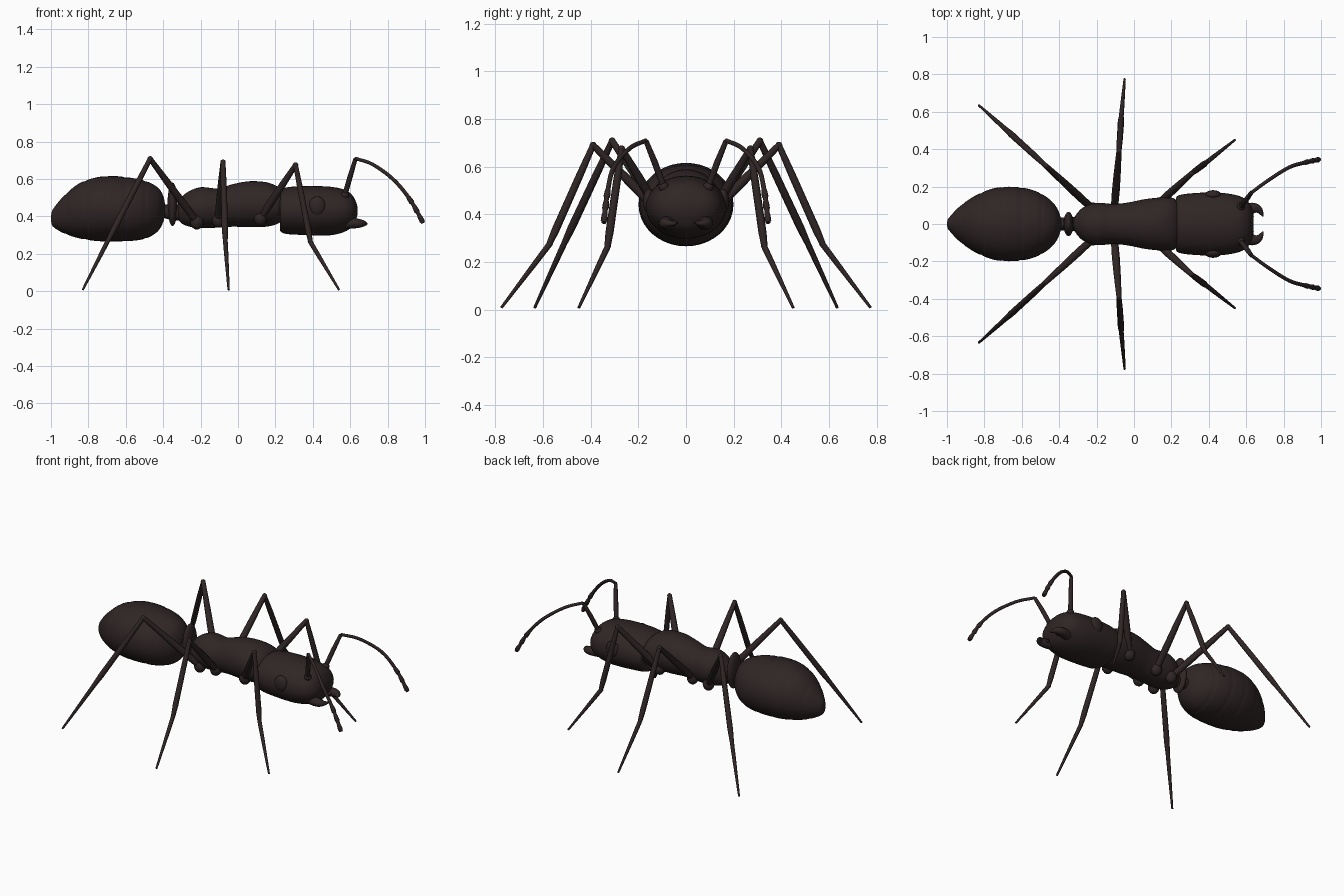
import bpy, bmesh, math
from mathutils import Vector

if "Cube" in bpy.data.objects:
    bpy.data.objects.remove(bpy.data.objects["Cube"])

mat = bpy.data.materials.new("dark brown")
mat.diffuse_color = (0.029, 0.0185, 0.0185, 1)
mat.use_nodes = True
mat.node_tree.nodes["Principled BSDF"].inputs["Base Color"].default_value = mat.diffuse_color


def finish(name, bm, angle=50):
    bmesh.ops.recalc_face_normals(bm, faces=bm.faces)
    me = bpy.data.meshes.new(name)
    bm.to_mesh(me)
    bm.free()
    me.materials.append(mat)
    ob = bpy.data.objects.new(name, me)
    bpy.context.collection.objects.link(ob)
    bpy.ops.object.select_all(action='DESELECT')
    bpy.context.view_layer.objects.active = ob
    ob.select_set(True)
    bpy.ops.object.shade_smooth_by_angle(angle=math.radians(angle))
    return ob


def skin(bm, rings):
    """Join rings of points with quads and close both ends."""
    vs = [[bm.verts.new(p) for p in r] for r in rings]
    n = len(vs[0])
    for a, b in zip(vs, vs[1:]):
        for i in range(n):
            j = (i + 1) % n
            bm.faces.new((a[i], a[j], b[j], b[i]))
    bm.faces.new(vs[0])
    bm.faces.new(vs[-1])


def smooth_path(pts, steps):
    """Catmull-Rom interpolation through tuples of any length."""
    p = [Vector(q) for q in pts]
    p = [2 * p[0] - p[1]] + p + [2 * p[-1] - p[-2]]
    out = []
    for i in range(1, len(p) - 2):
        a, b, c, d = p[i - 1:i + 3]
        for s in range(steps):
            t = s / steps
            out.append(0.5 * (2 * b + (c - a) * t + (2 * a - 5 * b + 4 * c - d) * t * t
                              + (3 * b - a - 3 * c + d) * t ** 3))
    return out + [p[-2]]


def body(name, stations, steps=5, n=40, ridge=None):
    """Loft ellipses along x; stations are (x, bottom z, top z, half width)."""
    bm = bmesh.new()
    rings = []
    for x, lo, hi, w in smooth_path(stations, steps):
        k = ridge(x) if ridge else 1
        h, m = max((hi - lo) / 2, .003) * k, (hi + lo) / 2
        w = max(w, .003) * k
        rings.append([(x, w * math.cos(2 * math.pi * i / n), m + h * math.sin(2 * math.pi * i / n))
                      for i in range(n)])
    skin(bm, rings)
    return finish(name, bm)


def tube(bm, pts, radii, n=10, squash=1):
    """Tapered tube along points; squash flattens it vertically."""
    pts = [Vector(p) for p in pts]
    rings = []
    for i, p in enumerate(pts):
        d = (pts[min(i + 1, len(pts) - 1)] - pts[max(i - 1, 0)]).normalized()
        u = d.cross(Vector((0, 0, 1))).normalized()
        v = u.cross(d)
        rings.append([p + radii[i] * (math.cos(2 * math.pi * k / n) * u
                                      + squash * math.sin(2 * math.pi * k / n) * v) for k in range(n)])
    skin(bm, rings)


def ball(bm, c, r):
    res = bmesh.ops.create_uvsphere(bm, u_segments=20, v_segments=12, radius=1)['verts']
    for v in res:
        v.co = Vector((c[i] + v.co[i] * r[i] for i in range(3)))


# Gaster with overlapping plates
def plates(x):
    t = ((x + 0.40) / 0.105) % 1
    return 1.006 - 0.022 * max(0, 1 - t / 0.25)


body("abdomen", [(-1, .375, .405, .01), (-.988, .345, .44, .035), (-.93, .31, .51, .095),
                 (-.85, .284, .575, .15), (-.76, .27, .607, .187), (-.67, .267, .615, .198),
                 (-.57, .27, .605, .188), (-.49, .284, .587, .158), (-.43, .32, .555, .11),
                 (-.40, .37, .51, .06), (-.388, .42, .455, .015)], steps=8, ridge=plates)

# Waist: stalk and upright scale
body("waist_stalk", [(-.42, .40, .47, .035), (-.35, .38, .46, .035), (-.27, .38, .46, .04)])
bm = bmesh.new()
ball(bm, (-.35, 0, .465), (.027, .065, .117))
finish("waist_scale", bm)

# Thorax
body("thorax", [(-.325, .40, .455, .02), (-.31, .37, .49, .05), (-.27, .348, .53, .09),
                (-.2, .338, .556, .113), (-.11, .34, .55, .107), (-.03, .345, .572, .115),
                (.06, .343, .588, .133), (.15, .345, .583, .142), (.21, .36, .56, .138),
                (.25, .385, .52, .10), (.28, .41, .48, .05)])

# Head
body("head", [(.27, .40, .47, .04), (.235, .35, .51, .10), (.225, .325, .535, .14),
              (.25, .308, .553, .156), (.32, .302, .561, .165), (.42, .298, .562, .169),
              (.50, .300, .558, .163), (.57, .318, .543, .147), (.61, .345, .515, .12),
              (.632, .385, .475, .08), (.64, .415, .445, .02)])

for side, s in (("left", 1), ("right", -1)):
    # Eye
    bm = bmesh.new()
    ball(bm, (.423, s * .155, .455), (.045, .026, .052))
    finish(side + "_eye", bm)

    # Mandible with an inner tooth
    bm = bmesh.new()
    path = smooth_path([(.53, s * .06, .365), (.60, s * .078, .364), (.645, s * .085, .363),
                        (.672, s * .072, .362), (.69, s * .04, .36)], 4)
    tube(bm, path, [.031 * (1 - (i / 16) ** 2.2) + .003 for i in range(17)], 12, .9)
    tube(bm, [(.615, s * .075, .364), (.628, s * .05, .364), (.638, s * .036, .364)],
         [.016, .012, .003], 8)
    finish(side + "_mandible", bm)

    # Antenna: straight scape, curved whip, segmented club
    bm = bmesh.new()
    ball(bm, (.572, s * .093, .515), (.022, .022, .022))
    tube(bm, [(.567, s * .088, .50), (.60, s * .13, .615), (.628, s * .168, .708)], [.014, .014, .011])
    whip = smooth_path([(.628, s * .168, .71), (.72, s * .235, .678), (.83, s * .303, .598),
                        (.92, s * .33, .49), (.99, s * .345, .365)], 5)
    tube(bm, whip, [.009 + .002 * (i / 20) for i in range(21)])
    for a, b in ((14, 16), (16, 18), (18, 20)):
        p, q = whip[a], whip[b]
        tube(bm, [p, p.lerp(q, .3), p.lerp(q, .8), q], [.008, .0125, .0145, .006])
    finish(side + "_antenna", bm)

    # Legs: body joint, knee, ankle, foot
    for leg, hip, knee, ankle, foot in (
            ("front", (.12, .10, .39), (.308, .27, .675), (.388, .33, .262), (.54, .45, .008)),
            ("middle", (-.105, .08, .38), (-.08, .39, .69), (-.068, .575, .272), (-.05, .775, .008)),
            ("hind", (-.22, .08, .37), (-.47, .31, .708), (-.69, .51, .28), (-.83, .635, .008))):
        H, K, A, F = (Vector((p[0], s * p[1], p[2])) for p in (hip, knee, ankle, foot))
        bm = bmesh.new()
        ball(bm, H, (.035, .035, .04))
        tube(bm, [H, H.lerp(K, .3), H.lerp(K, .6), K], [.019, .021, .019, .014])
        ball(bm, K, (.0145, .0145, .0145))
        tube(bm, [K, K.lerp(A, .3), K.lerp(A, .85), A], [.013, .016, .017, .013])
        tube(bm, [A - (F - A) * .03, A.lerp(F, .3), F], [.013, .0115, .006])
        finish(f"{side}_{leg}_leg", bm)
